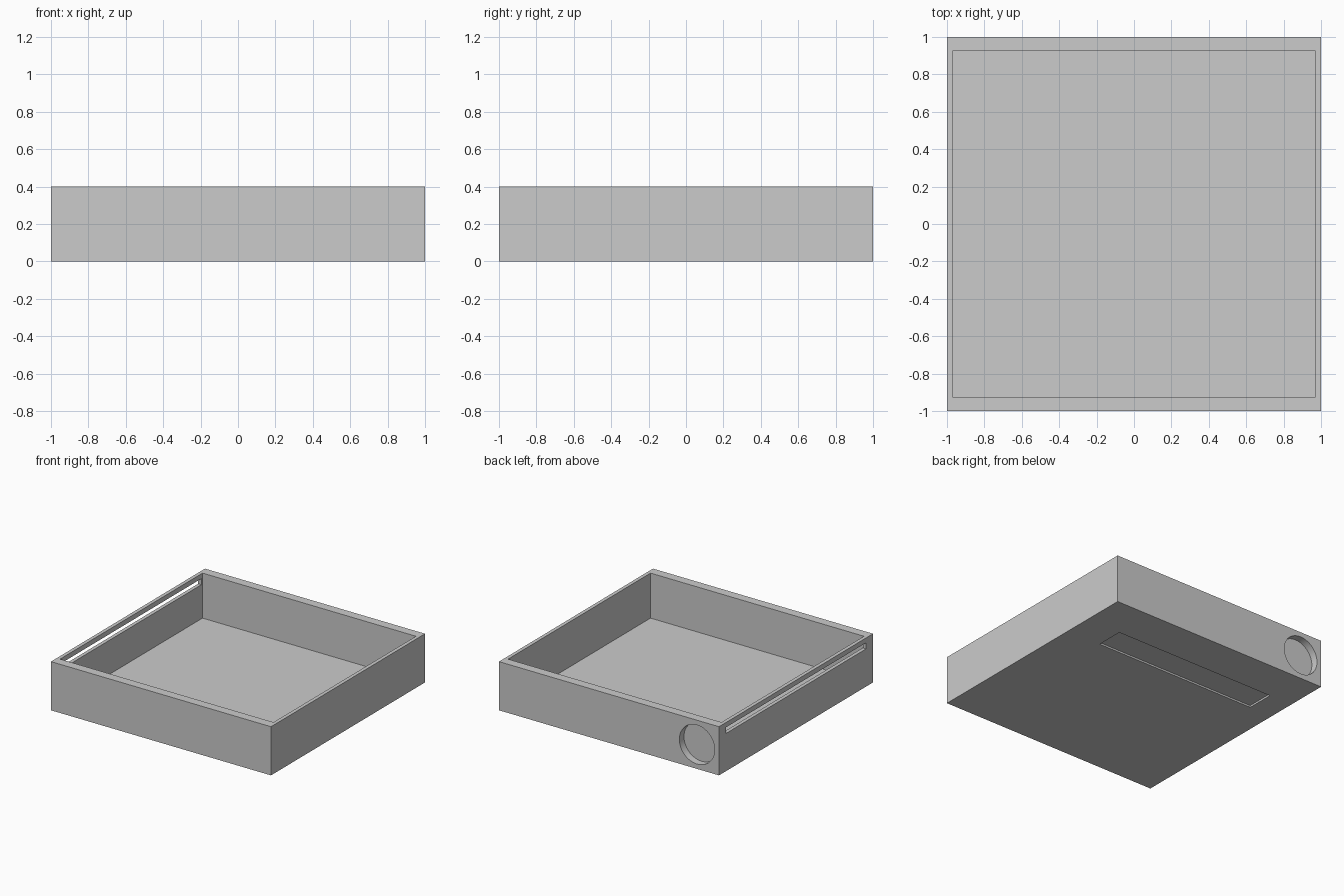
import bpy

if "Cube" in bpy.data.objects:
    bpy.data.objects.remove(bpy.data.objects["Cube"])

grey = bpy.data.materials.new("light grey")
grey.diffuse_color = (0.6, 0.6, 0.6, 1)
grey.use_nodes = True
grey.node_tree.nodes["Principled BSDF"].inputs["Base Color"].default_value = grey.diffuse_color


def box(name, lo, hi):
    """Axis-aligned box between two corners."""
    bpy.ops.mesh.primitive_cube_add(
        size=1, location=[(a + b) / 2 for a, b in zip(lo, hi)])
    ob = bpy.context.object
    ob.name = name
    ob.scale = [b - a for a, b in zip(lo, hi)]
    bpy.ops.object.transform_apply(location=True, rotation=True, scale=True)
    return ob


def cut(target, cutter):
    """Subtract the cutter, then remove it."""
    mod = target.modifiers.new("cut", 'BOOLEAN')
    mod.operation = 'DIFFERENCE'
    mod.solver = 'EXACT'
    mod.object = cutter
    bpy.context.view_layer.objects.active = target
    bpy.ops.object.modifier_apply(modifier=mod.name)
    bpy.data.objects.remove(cutter, do_unlink=True)


# Outer block
tray = box("tray", (-1, -1, 0), (1, 1, 0.4))

# Open cavity with thin sides and floor, thicker front and back
cut(tray, box("cavity", (-0.97, -0.925, 0.03), (0.97, 0.925, 0.6)))

# Long slot through the left wall
cut(tray, box("side_slot", (-1.1, -0.91, 0.31), (-0.9, 0.91, 0.36)))

# Shallow recess under the floor
cut(tray, box("underside_recess", (-0.79, 0.42, -0.1), (0.69, 0.65, 0.015)))

# Blind round pocket in the back wall
bpy.ops.mesh.primitive_cylinder_add(
    vertices=64, radius=0.16, depth=0.2,
    location=(-0.8, 1.04, 0.2), rotation=(1.5707963, 0, 0))
pocket = bpy.context.object
pocket.name = "round_pocket"
cut(tray, pocket)

tray.data.materials.clear()
tray.data.materials.append(grey)
for face in tray.data.polygons:
    face.material_index = 0

# Smooth pocket wall, sharp box edges
bpy.ops.object.select_all(action='DESELECT')
tray.select_set(True)
bpy.context.view_layer.objects.active = tray
bpy.ops.object.shade_smooth_by_angle(angle=0.5236)
